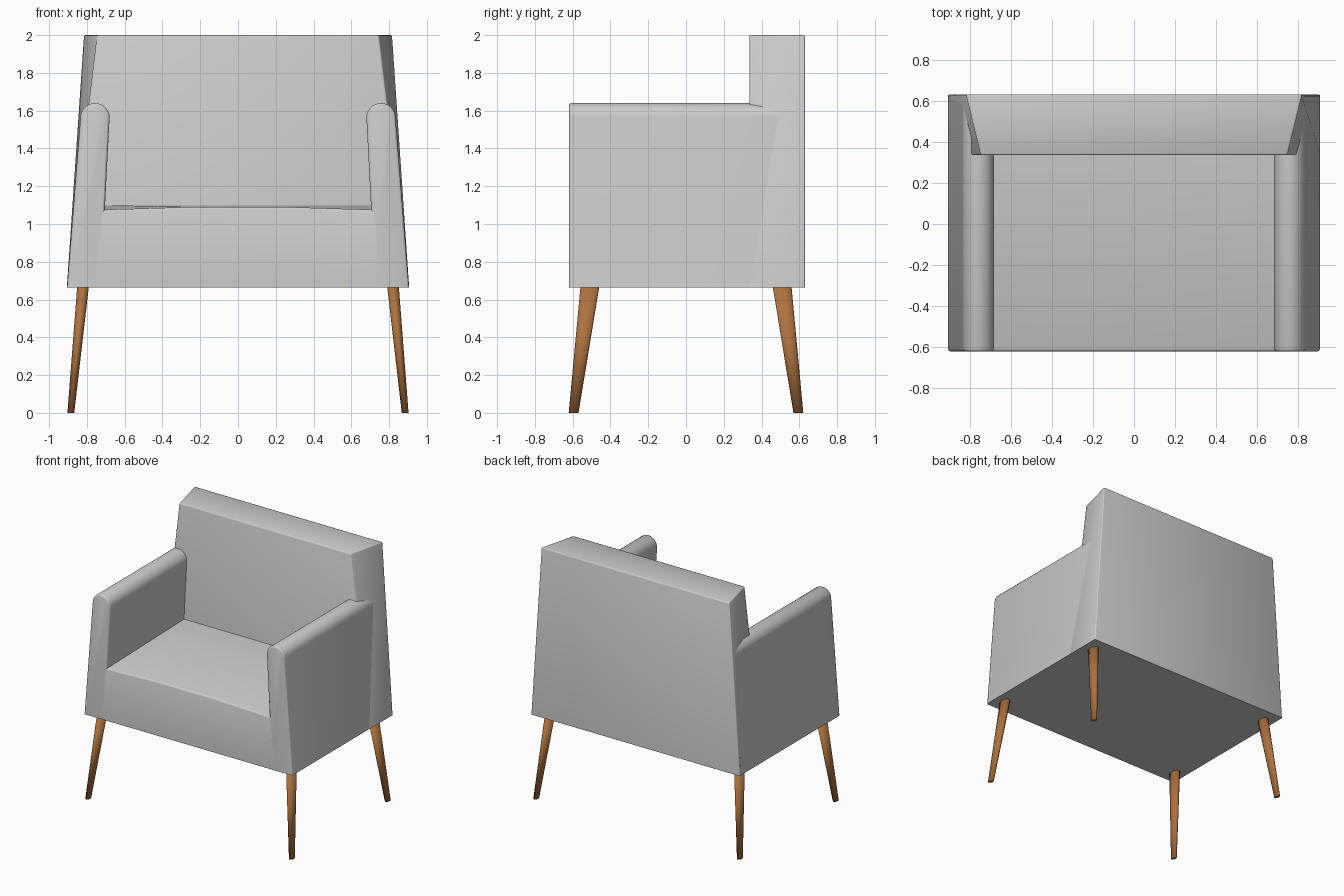
import bpy, bmesh
from math import sin, cos, pi, tau

if "Cube" in bpy.data.objects:
    bpy.data.objects.remove(bpy.data.objects["Cube"])

BASE = 0.665          # underside of the upholstered body
FRONT = -0.62


def loft(name, rings, bevel_if=None, width=0.012, smooth_angle=None, mat=None):
    """Skin matching rings of points, cap the ends and soften chosen edges."""
    bm = bmesh.new()
    vs = [[bm.verts.new(p) for p in r] for r in rings]
    n = len(rings[0])
    for a, b in zip(vs, vs[1:]):
        for i in range(n):
            j = (i + 1) % n
            bm.faces.new((a[i], a[j], b[j], b[i]))
    bm.faces.new(vs[0])
    bm.faces.new(vs[-1])
    bmesh.ops.recalc_face_normals(bm, faces=bm.faces)
    if bevel_if:
        edges = [e for e in bm.edges if bevel_if((e.verts[0].co + e.verts[1].co) / 2)]
        bmesh.ops.bevel(bm, geom=edges, offset=width, segments=2, profile=0.5,
                        affect='EDGES', clamp_overlap=True)
    me = bpy.data.meshes.new(name)
    bm.to_mesh(me)
    bm.free()
    ob = bpy.data.objects.new(name, me)
    bpy.context.collection.objects.link(ob)
    if mat:
        me.materials.append(mat)
    bpy.ops.object.select_all(action='DESELECT')
    ob.select_set(True)
    bpy.context.view_layer.objects.active = ob
    if smooth_angle:
        bpy.ops.object.shade_smooth_by_angle(angle=smooth_angle)
    else:
        bpy.ops.object.shade_smooth()
    return ob


wood = bpy.data.materials.new("wood")
wood.diffuse_color = (0.42, 0.17, 0.05, 1)
wood.use_nodes = True
wood.node_tree.nodes["Principled BSDF"].inputs["Base Color"].default_value = wood.diffuse_color

# Backrest: tapers upward, front corners chamfered towards the top
def back_ring(y, top):
    return [(-0.906, y, BASE), (0.906, y, BASE), (top, y, 2), (-top, y, 2)]

loft("backrest", [back_ring(0.335, 0.745), back_ring(0.63, 0.817)],
     lambda m: m.z > BASE + 0.01, 0.008, smooth_angle=1.0)

# Seat block: slightly crowned, front edge lower than the back
def seat_ring(y, side, mid):
    return [(-0.76, y, BASE), (0.76, y, BASE), (0.715, y, side),
            (0.25, y, mid), (-0.25, y, mid), (-0.715, y, side)]

loft("seat", [seat_ring(FRONT, 1.075, 1.09), seat_ring(0.42, 1.1, 1.1)],
     lambda m: m.y < FRONT + 0.01 and m.z > 1.07, smooth_angle=1.0)

# Arms: leaning slab with a fully rounded top
outline = [(0.75, BASE), (0.905, BASE)]
outline += [(0.757 + 0.077 * cos(a), 1.563 + 0.077 * sin(a))
            for a in (pi * i / 16 for i in range(17))]
outline += [(0.705, 1.08)]
for s, side in ((1, "right"), (-1, "left")):
    loft(side + "_arm", [[(s * x, y, z) for x, z in outline] for y in (FRONT, 0.61)],
         lambda m: m.y < FRONT + 0.01 and m.z > BASE + 0.01
         and not (m.z < 1.07 and abs(m.x) < 0.8), smooth_angle=1.0)

# Splayed, tapered legs with oval section
def leg_ring(x, y, z, rx, ry):
    return [(x + rx * cos(tau * i / 24), y + ry * sin(tau * i / 24), z) for i in range(24)]

for s, side in ((1, "right"), (-1, "left")):
    for t, end in ((1, "back"), (-1, "front")):
        loft(f"{end}_{side}_leg",
             [leg_ring(s * 0.885, t * 0.595, 0, 0.018, 0.026),
              leg_ring(s * 0.82, t * 0.508, BASE + 0.01, 0.031, 0.05)], mat=wood)
